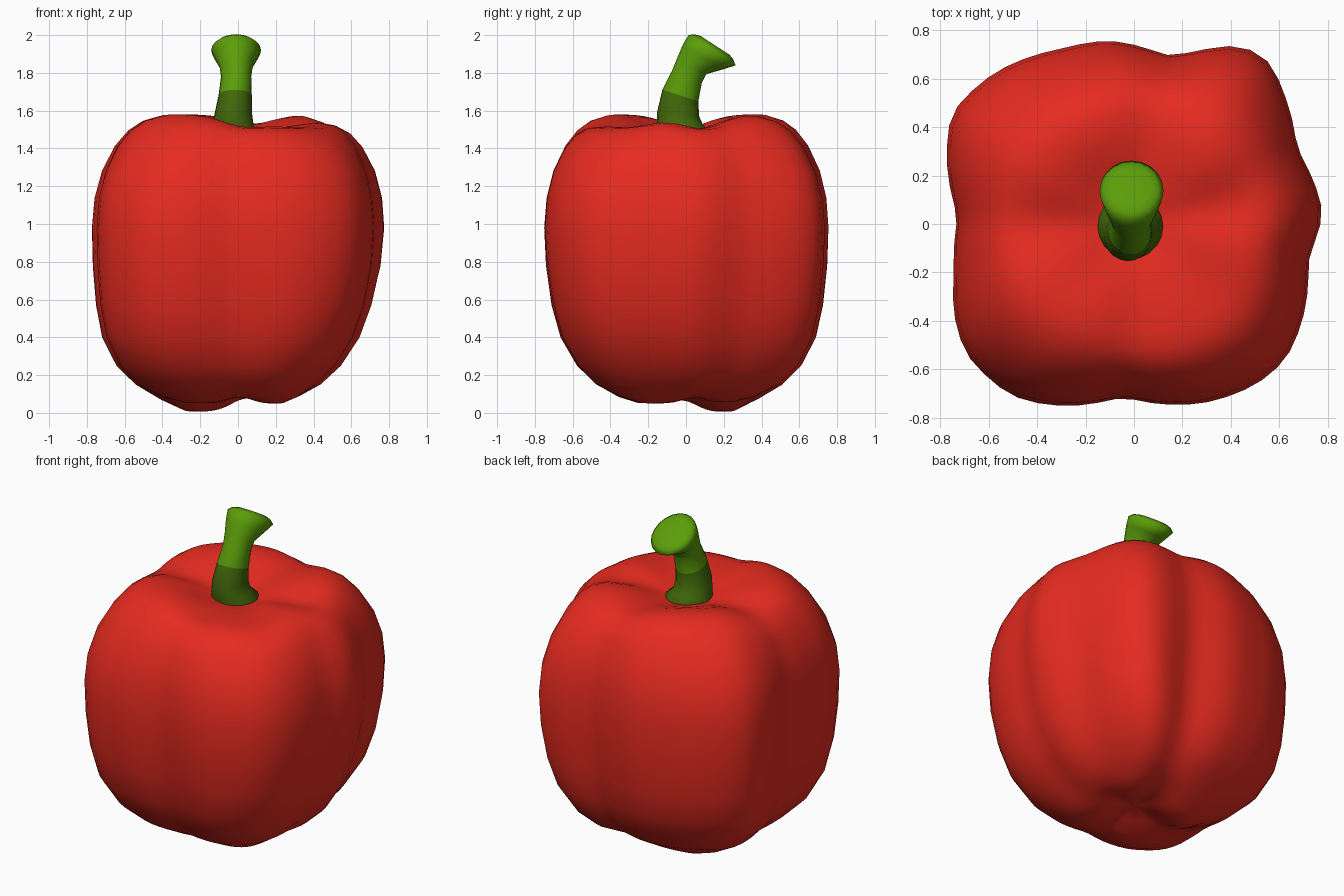
import bpy, bmesh, math
from mathutils import Vector

if "Cube" in bpy.data.objects:
    bpy.data.objects.remove(bpy.data.objects["Cube"])


def material(name, rgb):
    m = bpy.data.materials.new(name)
    m.diffuse_color = (*rgb, 1)
    m.use_nodes = True
    m.node_tree.nodes["Principled BSDF"].inputs["Base Color"].default_value = m.diffuse_color
    return m


red = material("pepper red", (0.79, 0.024, 0.014))
green = material("stem green", (0.105, 0.34, 0.003))
dark_green = material("stem dark green", (0.055, 0.14, 0.003))


def skin(name, rings, mats, rule=lambda z: 0):
    """Join closed rings of points into a capped smooth surface (top ring first)."""
    bm = bmesh.new()
    loops = [[bm.verts.new(p) for p in ring] for ring in rings]
    n = len(loops[0])
    for a, b in zip(loops, loops[1:]):
        for i in range(n):
            j = (i + 1) % n
            bm.faces.new((a[i], b[i], b[j], a[j]))
    for loop in (loops[0], loops[-1]):
        mid = sum((v.co for v in loop), Vector()) / n
        c = bm.verts.new(mid)
        for i in range(n):
            bm.faces.new((c, loop[i], loop[(i + 1) % n]))
    bmesh.ops.recalc_face_normals(bm, faces=bm.faces)
    for f in bm.faces:
        f.smooth = True
        f.material_index = rule(f.calc_center_median().z)
    me = bpy.data.meshes.new(name)
    bm.to_mesh(me)
    bm.free()
    for m in mats:
        me.materials.append(m)
    ob = bpy.data.objects.new(name, me)
    bpy.context.collection.objects.link(ob)
    return ob


# Body outline seen from above, as radius by angle
outline = [(.78, .05), (.67, .31), (.62, .53), (.555, .675), (.44, .735), (.3, .72),
           (.15, .685), (-.1, .755), (-.3, .72), (-.57, .625), (-.75, .46), (-.77, .33),
           (-.725, .03), (-.74, -.2), (-.74, -.38), (-.69, -.54), (-.5, -.71), (-.35, -.745),
           (-.18, -.742), (-.05, -.71), (.3, -.735), (.52, -.65), (.63, -.55),
           (.7, -.37), (.715, -.14)]
polar = sorted((math.atan2(y, x) % math.tau, math.hypot(x, y)) for x, y in outline)
polar = [(polar[-1][0] - math.tau, polar[-1][1])] + polar + [(polar[0][0] + math.tau, polar[0][1])]


def radius(t):
    t %= math.tau
    for (a, ra), (b, rb) in zip(polar, polar[1:]):
        if a <= t <= b:
            return ra + (rb - ra) * (t - a) / (b - a)


# Body profile from the stem dimple over the rim down to the bottom dimple
profile = [(.06, 1.465), (.14, 1.475), (.24, 1.498), (.35, 1.532), (.47, 1.565), (.6, 1.58),
           (.7, 1.555), (.78, 1.505), (.86, 1.42), (.94, 1.285), (.985, 1.14), (1, .98),
           (.995, .78), (.975, .57), (.935, .4), (.84, .25), (.71, .15), (.54, .08),
           (.4, .05), (.29, .05), (.16, .085), (.06, .105)]

# Grooves between the lobes: angle, rim depth
grooves = [(12, .07), (80, .05), (180, .07), (273, .05)]


def bump(t, deg, width):
    d = (t - math.radians(deg) + math.pi) % math.tau - math.pi
    return math.exp(-(d / width) ** 2)


def groove(t, width, k=None):
    return sum((k or depth) * bump(t, deg, width) for deg, depth in grooves)


def side(v):
    s = max(0, min(1, v / .5))
    return s * s * (3 - 2 * s)


def body_point(f, z, t):
    r = sum(radius(t + d) for d in (-.05, 0, .05)) / 3 * 1.004
    r = (.75 + (r - .75) * (f * f if z > 1 else f ** .5)) * f
    if z > 1:
        rim = math.exp(-((f - .57) / .23) ** 2)
        # the front right lobe sits lower than the others
        z -= (groove(t, .35) + .07 * bump(t, -45, .6)) * rim
    else:
        low = math.exp(-((f - .35) / .2) ** 2)
        z += groove(t, .4, .035) * low
        z -= .047 * max(0, math.cos(t - 2.44)) ** 3 * low
        r *= 1 - groove(t, .25, .025) * math.exp(-((z - .5) / .3) ** 2)
    x, y = r * math.cos(t), r * math.sin(t)
    # right, front and back narrow toward the bottom
    q = max(0, 1 - z) ** 2
    x *= 1 - .27 * q * side(x)
    y *= 1 - q * (.14 * side(-y) + .06 * side(y))
    return x, y, max(z, 0)


N = 64
skin("pepper_body", [[body_point(f, z, math.tau * i / N) for i in range(N)]
                     for f, z in profile], [red])

# Bent stem: centre x, y, z, half width, half depth, tilt toward the back (degrees)
stem = [(-.01, .155, 1.945, .08, .09, 33), (-.01, .148, 1.938, .112, .122, 33),
        (-.01, .138, 1.92, .132, .148, 33), (-.01, .09, 1.885, .115, .125, 32),
        (-.01, .03, 1.835, .088, .088, 28), (-.01, .005, 1.78, .08, .085, 22),
        (-.015, -.03, 1.68, .088, .1, 18), (-.025, -.042, 1.58, .1, .112, 5),
        (-.025, -.03, 1.52, .108, .122, 0), (-.015, -.01, 1.485, .135, .135, 0),
        (-.015, -.01, 1.44, .13, .13, 0)]


def stem_ring(x, y, z, w, d, tilt):
    a = math.radians(tilt)
    pts = []
    for i in range(20):
        t = math.tau * i / 20
        v = d * math.sin(t)
        pts.append((x + w * math.cos(t), y + v * math.cos(a), z - v * math.sin(a)))
    return pts


skin("stem", [stem_ring(*s) for s in stem], [green, dark_green],
     lambda z: 1 if z < 1.675 else 0)
